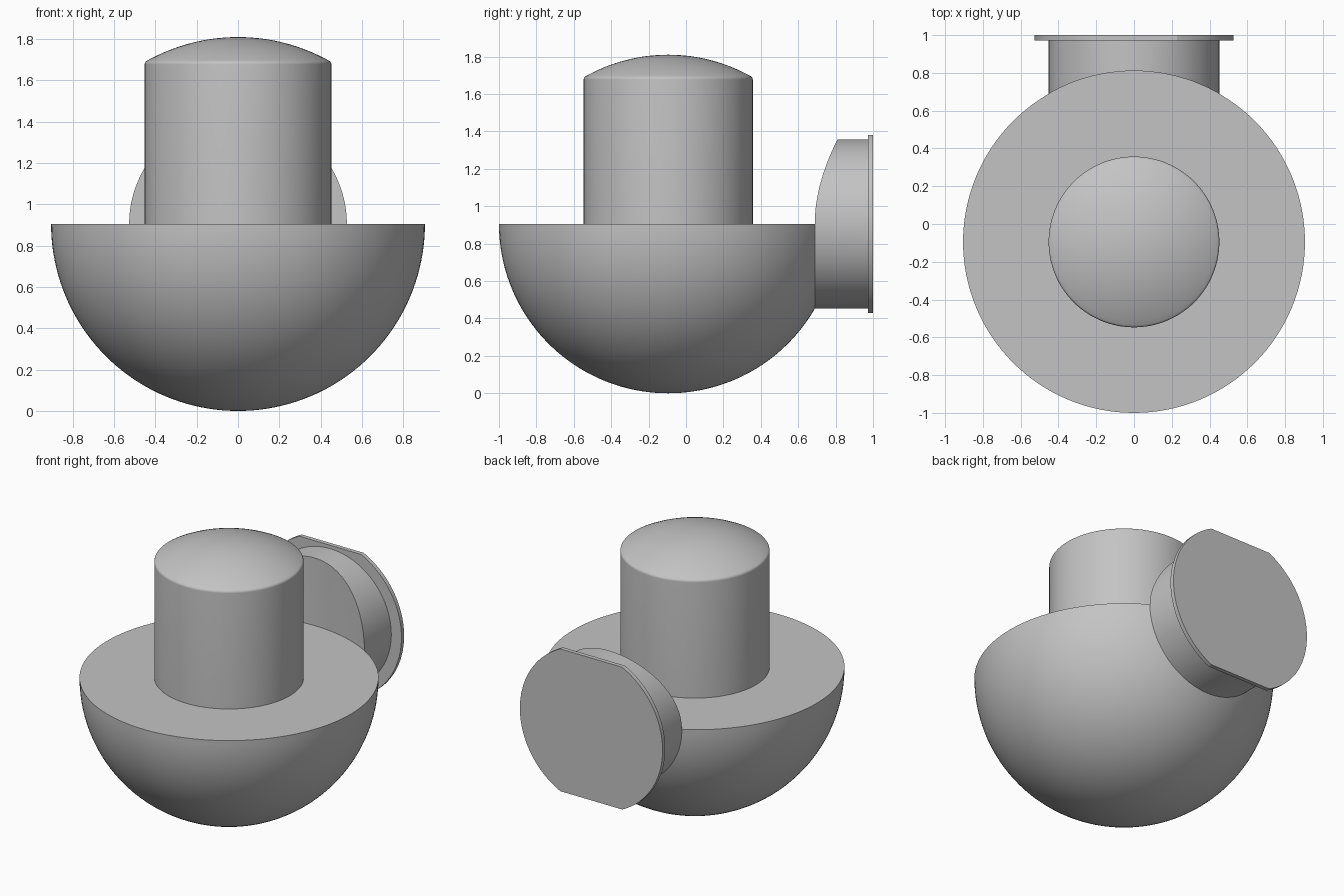
import bpy, bmesh, math
from mathutils import Matrix

if "Cube" in bpy.data.objects:
    bpy.data.objects.remove(bpy.data.objects["Cube"], do_unlink=True)

R, r = 0.905, 0.452          # bowl radius, tube radius
CY, RIM = -0.095, 0.905      # bowl axis position, rim height
SEGS = 128

grey = bpy.data.materials.new("plain grey")
grey.use_nodes = True
colour = (0.55, 0.55, 0.55, 1)
grey.diffuse_color = colour
grey.node_tree.nodes["Principled BSDF"].inputs["Base Color"].default_value = colour


def finish(name, bm, angle=40):
    bmesh.ops.recalc_face_normals(bm, faces=bm.faces)
    mesh = bpy.data.meshes.new(name)
    bm.to_mesh(mesh)
    bm.free()
    mesh.materials.append(grey)
    ob = bpy.data.objects.new(name, mesh)
    bpy.context.collection.objects.link(ob)
    shade(ob, angle)
    return ob


def shade(ob, angle=40):
    bpy.ops.object.select_all(action='DESELECT')
    ob.select_set(True)
    bpy.context.view_layer.objects.active = ob
    bpy.ops.object.shade_smooth_by_angle(angle=math.radians(angle))


def lathe(name, profile):
    """Spin a radius/height profile around the bowl axis."""
    bm = bmesh.new()
    verts = [bm.verts.new((x, 0, z)) for x, z in profile]
    edges = [bm.edges.new(pair) for pair in zip(verts, verts[1:])]
    bmesh.ops.spin(bm, geom=verts + edges, cent=(0, 0, 0), axis=(0, 0, 1),
                   angle=math.tau, steps=SEGS, use_duplicate=False)
    bmesh.ops.remove_doubles(bm, verts=bm.verts, dist=1e-5)
    bmesh.ops.translate(bm, verts=bm.verts, vec=(0, CY, 0))
    return finish(name, bm)


def arc(radius, start, end, steps, cx=0.0, cz=RIM):
    angles = [math.radians(start + (end - start) * i / steps) for i in range(steps + 1)]
    return [(cx + radius * math.cos(a), cz + radius * math.sin(a)) for a in angles]


def disc_y(radius, y0, y1):
    """Solid cylinder lying along y, centred at rim height."""
    bm = bmesh.new()
    bmesh.ops.create_cone(bm, cap_ends=True, segments=SEGS, radius1=radius,
                          radius2=radius, depth=y1 - y0)
    bmesh.ops.transform(bm, verts=bm.verts, matrix=Matrix.Translation(
        (0, (y0 + y1) / 2, RIM)) @ Matrix.Rotation(math.pi / 2, 4, 'X'))
    return bm


# Hemispherical bowl with a flat top
bowl_curve = arc(R, -90, 0, 40)
bowl_curve[0] = (0, 0)
lathe("bowl", bowl_curve + [(0, RIM)])

# Upright column with a domed cap concentric with the bowl and a softened edge
fillet = 0.02
edge_x = r - fillet
edge_z = math.sqrt((R - fillet) ** 2 - edge_x ** 2)
tilt = math.degrees(math.atan2(edge_z, edge_x))
cap = arc(R, tilt, 90, 16)
cap[-1] = (0, RIM + R)
lathe("column", [(0, RIM), (r, RIM)]
      + arc(fillet, 0, tilt, 6, edge_x, RIM + edge_z) + cap[1:])

# Side pipe, trimmed to fit the bowl below and a straight wall above it
pipe = finish("side_pipe", disc_y(r, 0.4, 0.975))
cutter = lathe("pipe_cutter", bowl_curve + [(R, 2.0), (0, 2.0)])
trim = pipe.modifiers.new("trim", 'BOOLEAN')
trim.operation, trim.solver, trim.object = 'DIFFERENCE', 'EXACT', cutter
bpy.context.view_layer.objects.active = pipe
bpy.ops.object.modifier_apply(modifier=trim.name)
bpy.data.objects.remove(cutter, do_unlink=True)
shade(pipe, 30)

# End flange with flats on top and bottom
bm = disc_y(0.527, 0.972, 1.0)
for side in (1, -1):
    cut = bmesh.ops.bisect_plane(bm, geom=bm.verts[:] + bm.edges[:] + bm.faces[:],
                                 plane_co=(0, 0, RIM + side * 0.475),
                                 plane_no=(0, 0, side), clear_outer=True)
    rim_edges = [e for e in cut["geom_cut"] if isinstance(e, bmesh.types.BMEdge)]
    bmesh.ops.holes_fill(bm, edges=rim_edges)
finish("flange", bm, 15)
